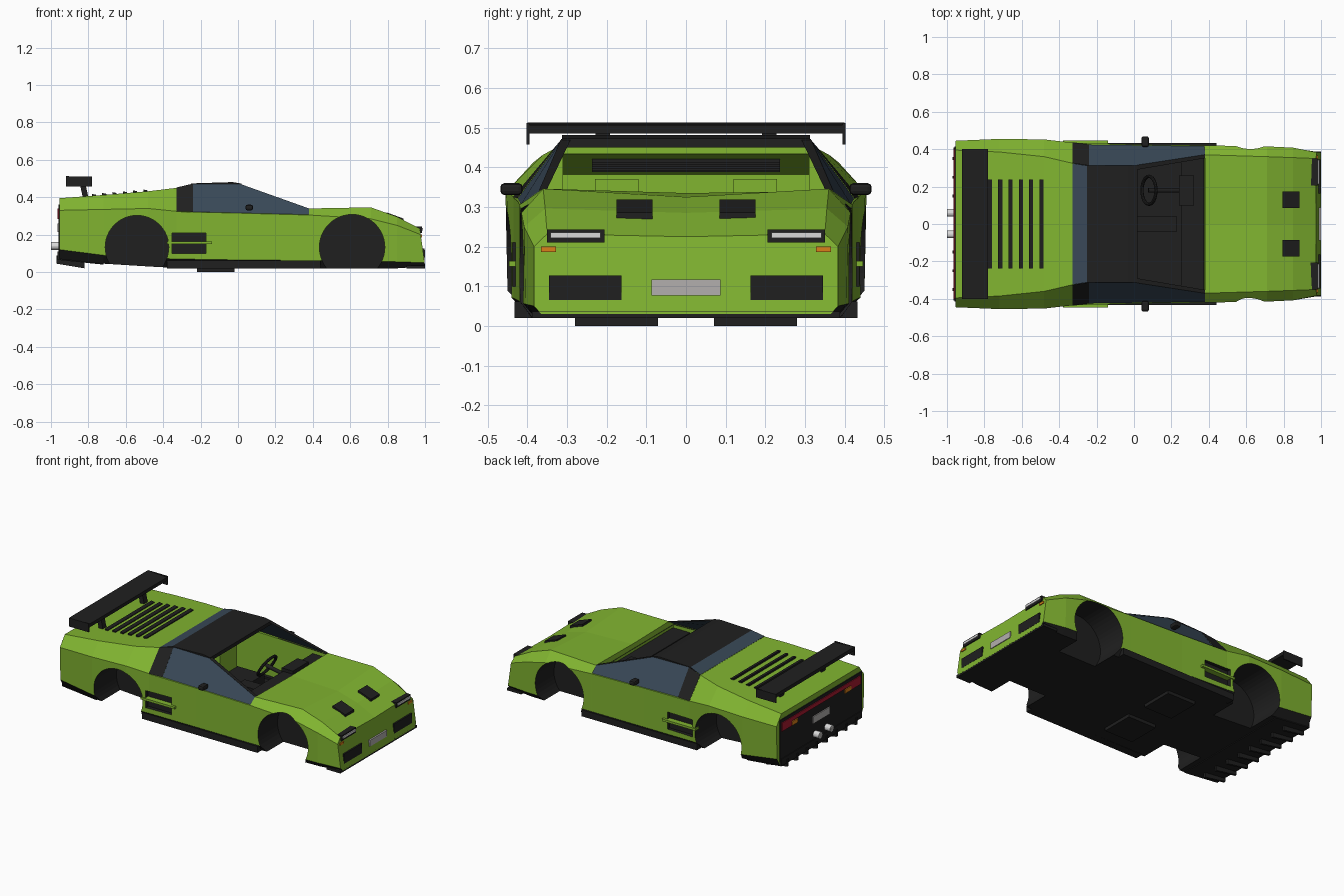
import bpy, bmesh, math
from mathutils import Vector

cube = bpy.data.objects.get("Cube")
if cube:
    bpy.data.objects.remove(cube, do_unlink=True)


def material(name, r, g, b):
    m = bpy.data.materials.new(name)
    m.use_nodes = True
    m.diffuse_color = (r, g, b, 1)
    node = next(n for n in m.node_tree.nodes if n.type == 'BSDF_PRINCIPLED')
    node.inputs["Base Color"].default_value = (r, g, b, 1)
    return m


GREEN = material("lime_paint", .22, .46, .03)
BLACK = material("black_trim", .014, .014, .014)
GLASS = material("blue_glass", .04, .065, .095)
RED = material("red_lamp", .4, .01, .03)
ORANGE = material("orange_lamp", .7, .22, .01)
GREY = material("plate_grey", .45, .43, .42)
WHITE = material("lamp_white", .7, .7, .7)


def finish(bm, name, *mats):
    bmesh.ops.recalc_face_normals(bm, faces=bm.faces)
    me = bpy.data.meshes.new(name)
    bm.to_mesh(me)
    bm.free()
    ob = bpy.data.objects.new(name, me)
    bpy.context.collection.objects.link(ob)
    for m in mats:
        me.materials.append(m)
    return ob


def prism(name, profile, y0, y1, mat):
    """Extrude an (x, z) outline from y0 to y1."""
    bm = bmesh.new()
    a = [bm.verts.new((x, y0, z)) for x, z in profile]
    b = [bm.verts.new((x, y1, z)) for x, z in profile]
    bm.faces.new(a)
    bm.faces.new(b)
    for i in range(len(a)):
        j = (i + 1) % len(a)
        bm.faces.new((a[i], a[j], b[j], b[i]))
    return finish(bm, name, mat)


def box(name, x0, x1, y0, y1, z0, z1, mat):
    return prism(name, [(x0, z0), (x1, z0), (x1, z1), (x0, z1)], y0, y1, mat)


def pair(name, x0, x1, y0, y1, z0, z1, mat):
    return [box(side + name, x0, x1, min(s * y0, s * y1), max(s * y0, s * y1), z0, z1, mat)
            for s, side in ((1, "left_"), (-1, "right_"))]


def panel(name, pts, mat):
    bm = bmesh.new()
    bm.faces.new([bm.verts.new(p) for p in pts])
    return finish(bm, name, mat)


def rod(name, centre, radius, depth, axis, mat, sides=48):
    bm = bmesh.new()
    bmesh.ops.create_cone(bm, cap_ends=True, segments=sides, radius1=radius,
                          radius2=radius, depth=depth)
    rot = Vector((0, 0, 1)).rotation_difference(Vector(axis)).to_matrix()
    bmesh.ops.rotate(bm, verts=bm.verts, matrix=rot)
    bmesh.ops.translate(bm, verts=bm.verts, vec=centre)
    return finish(bm, name, mat)


def cut(target, cutter):
    mod = target.modifiers.new("cut", 'BOOLEAN')
    mod.operation = 'DIFFERENCE'
    mod.solver = 'EXACT'
    mod.material_mode = 'TRANSFER'
    mod.object = cutter
    bpy.context.view_layer.objects.active = target
    bpy.ops.object.modifier_apply(modifier=mod.name)
    bpy.data.objects.remove(cutter, do_unlink=True)


# Body: half sections (x, sill y/z, skirt y/z, belt y/z, deck y/z, centre z)
stations = [
    (-.955, .41, .07, .44, .12, .445, .33, .395, .395, .395),
    (-.72, .41, .045, .45, .09, .455, .335, .385, .412, .412),
    (-.48, .40, .03, .45, .075, .452, .34, .36, .432, .432),
    (-.33, .39, .022, .435, .07, .435, .325, .325, .45, .45),
    (-.325, .39, .022, .435, .07, .435, .323, .412, .325, .325),
    (0, .39, .02, .425, .065, .425, .315, .412, .318, .318),
    (.375, .39, .02, .42, .062, .42, .305, .412, .307, .307),
    (.38, .39, .02, .42, .062, .42, .305, .37, .34, .335),
    (.71, .38, .02, .415, .058, .415, .285, .36, .346, .325),
    (.85, .375, .02, .405, .055, .408, .25, .355, .296, .285),
    (.998, .365, .03, .383, .05, .383, .2, .35, .232, .225)]
bm = bmesh.new()
rings = []
for x, *v in stations:
    half = list(zip(v[0:8:2], v[1:8:2]))
    ring = half + [(0, v[8])] + [(-y, z) for y, z in reversed(half)]
    lean = .14 if x > .99 else 0
    rings.append([bm.verts.new((x - lean * (z - .05), y, z)) for y, z in ring])
for a, b in zip(rings, rings[1:]):
    for i in range(9):
        j = (i + 1) % 9
        bm.faces.new((a[i], a[j], b[j], b[i])).material_index = int(i in (0, 7, 8))
bm.faces.new(rings[0])
bm.faces.new(rings[-1])
body = finish(bm, "body_shell", GREEN, BLACK)

# Openings: cockpit, engine bay, wheel wells and side scoops
cut(body, box("cockpit_cutter", -.31, .372, -.405, .405, .05, .6, GREEN))
cut(body, prism("bay_cutter", [(-.93, .315), (-.29, .315), (-.29, .437), (-.93, .382)],
                -.31, .31, GREEN))
for s in (1, -1):
    for x, r in ((-.54, .17), (.61, .175)):
        cut(body, rod("well_cutter", (x, s * .42, .133), r, .4, (0, 1, 0), BLACK))
    cut(body, box("scoop_cutter", -.352, -.17, s * .43 - .02, s * .43 + .02, .1, .21, BLACK))
for f in body.data.polygons:
    if f.normal.z > .9 and f.center.z < .317 and f.center.x < .373 and abs(f.center.y) < .39:
        f.material_index = 1

# Cabin top
prism("roof", [(-.25, .474), (-.03, .481), (.02, .473), (.02, .45), (-.25, .455)], -.312, .312, BLACK)
panel("rear_window", [(-.33, -.325, .451), (-.33, .325, .451), (-.25, .312, .474), (-.25, -.312, .474)], GLASS)
for s, side in ((1, "left_"), (-1, "right_")):
    panel(side + "window", [(-.24, s * .424, .322), (.38, s * .416, .307), (.38, s * .37, .34),
                            (.015, s * .314, .47), (-.24, s * .312, .472)], GLASS)
    panel(side + "rear_pillar", [(-.33, s * .436, .325), (-.24, s * .425, .322),
                                 (-.24, s * .312, .473), (-.33, s * .326, .452)], BLACK)
    panel(side + "front_pillar", [(.015, s * .315, .471), (.38, s * .371, .341),
                                  (.38, s * .352, .341), (.015, s * .29, .471)], BLACK)
    # Mirrors
    mirror = box(side + "mirror", .04, .08, s * .44 - .028, s * .44 + .028, .33, .36, BLACK)
    bevel = mirror.modifiers.new("bevel", 'BEVEL')
    bevel.width = .01
    bevel.segments = 2

# Interior
box("dashboard", .25, .372, -.4, .4, .2, .29, BLACK)
box("instrument_pod", .24, .32, .1, .26, .28, .31, BLACK)
box("centre_console", .02, .23, -.04, .04, .05, .2, BLACK)
pair("seat_cushion", -.2, .0, .08, .27, .05, .14, BLACK)
pair("seat_back", -.24, -.19, .09, .26, .14, .32, GREEN)
pair("headrest", -.24, -.19, .12, .23, .32, .37, GREEN)
bpy.ops.mesh.primitive_torus_add(major_radius=.075, minor_radius=.009, major_segments=24,
                                 minor_segments=8, location=(.08, .18, .25),
                                 rotation=(0, math.radians(-60), 0))
wheel = bpy.context.object
wheel.name = "steering_wheel"
wheel.data.materials.append(BLACK)
bpy.ops.object.shade_smooth_by_angle()
rod("steering_column", (.16, .18, .235), .012, .17, (1, 0, -.2), BLACK, 12)

# Rear deck slats and wing
for i in range(6):
    x = -.77 + i * .055
    z = .412 + (x + .72) * .085
    prism("deck_slat", [(x - .011, z - .02), (x + .011, z - .02), (x + .011, z + .006),
                        (x - .011, z + .01)], -.237, .237, BLACK)
prism("wing", [(-.92, .49), (-.78, .485), (-.78, .507), (-.92, .513)], -.4, .4, BLACK)
pair("wing_endplate", -.92, -.78, .394, .402, .457, .512, BLACK)
for s, side in ((1, "left_"), (-1, "right_")):
    prism(side + "wing_strut", [(-.83, .4), (-.8, .4), (-.82, .49), (-.85, .49)],
          s * .21 - .018, s * .21 + .018, BLACK)

# Tail
box("tail_panel", -.96, -.954, -.415, .415, .09, .36, BLACK)
box("tail_light_strip", -.965, -.959, -.4, .4, .315, .34, RED)
pair("tail_light", -.965, -.959, .3, .4, .285, .315, RED)
pair("tail_indicator", -.966, -.959, .24, .3, .285, .31, ORANGE)
box("rear_plate", -.966, -.959, -.085, .085, .215, .26, GREY)
for y in (.06, -.055):
    pipe = rod("exhaust_pipe", (-.965, y, .14), .021, .07, (1, 0, 0), WHITE, 16)
    rod("exhaust_bore", (-.9985, y, .14), .014, .004, (1, 0, 0), GREY, 16)
prism("rear_valance", [(-.965, .065), (-.72, .04), (-.72, .08), (-.965, .11)], -.41, .41, BLACK)
for i in range(8):
    y = -.35 + i * .1
    prism("diffuser_fin", [(-.97, .045), (-.82, .02), (-.82, .06), (-.97, .09)],
          y - .007, y + .007, BLACK)

# Nose
pair("headlight_frame", .94, .983, .205, .35, .21, .243, BLACK)
pair("headlight", .98, .989, .215, .342, .222, .236, WHITE)
pair("front_indicator", .95, .984, .328, .366, .186, .2, ORANGE)
pair("front_intake", .97, .997, .162, .345, .065, .127, BLACK)
box("front_plate", .98, .999, -.087, .087, .077, .117, GREY)
box("splitter", .9, 1.0, -.388, .388, .02, .036, BLACK)
for s, side in ((1, "left_"), (-1, "right_")):
    prism(side + "hood_vent", [(.795, .3), (.885, .265), (.885, .286), (.795, .319)],
          s * .13 - .045, s * .13 + .045, BLACK)

# Sides and floor
pair("sill", -.38, .44, .38, .432, .02, .062, BLACK)
pair("scoop_fin", -.38, -.14, .41, .446, .15, .164, GREEN)
pair("floor_pan", -.22, -.02, .07, .28, .0, .03, BLACK)
